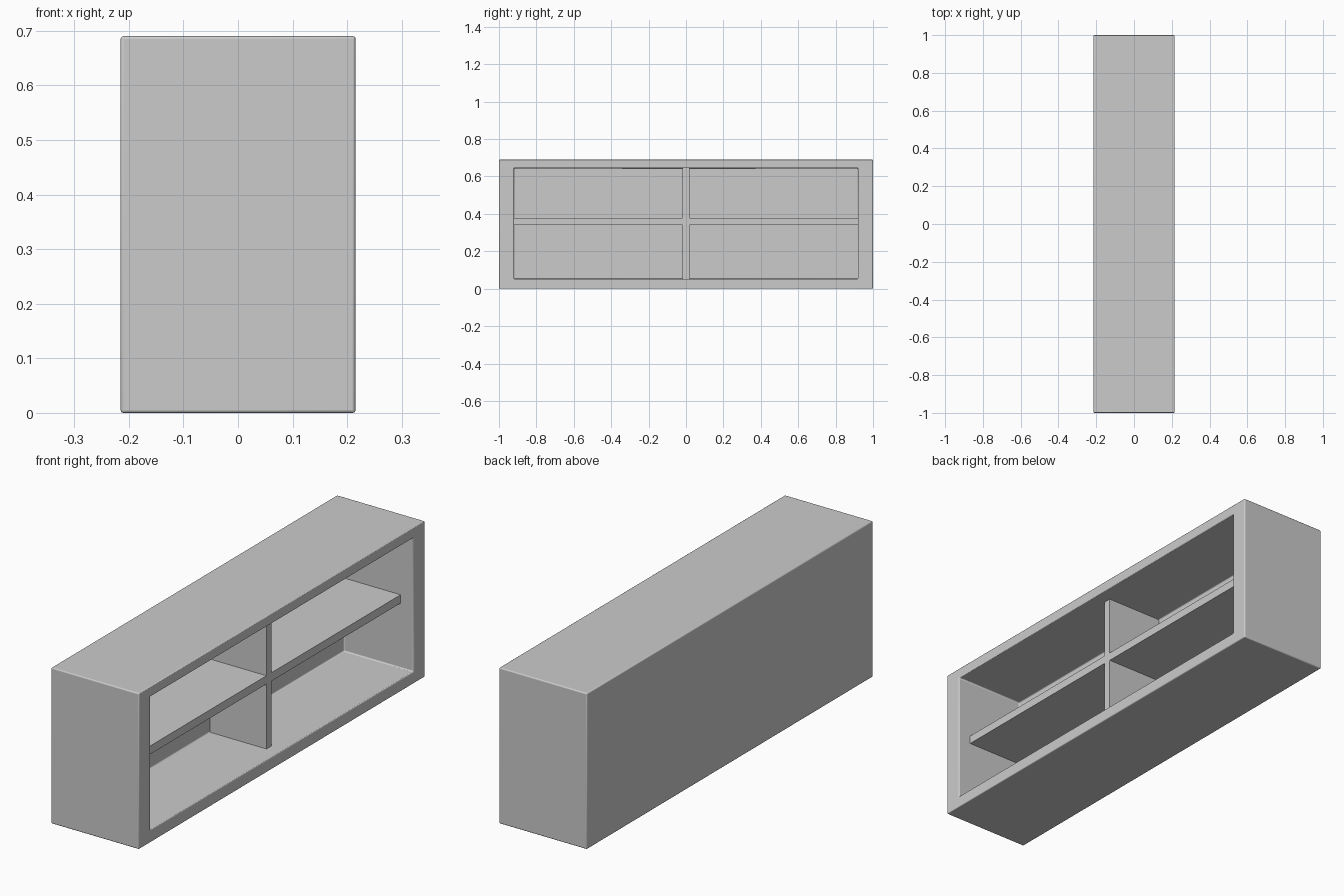
import bpy, bmesh
from mathutils import Vector

if "Cube" in bpy.data.objects:
    bpy.data.objects.remove(bpy.data.objects["Cube"])

HX, HY, H = 0.215, 1.0, 0.69          # outer half depth, half width, height
OY, Z0, Z1 = 0.92, 0.053, 0.645       # opening on the +x side
BACK, FRONT = -0.125, 0.152           # inner back wall, front of the partitions
T, S0, S1 = 0.018, 0.34, 0.377        # divider half thickness, shelf bottom and top


def box_bmesh(lo, hi):
    lo, hi = Vector(lo), Vector(hi)
    bm = bmesh.new()
    bmesh.ops.create_cube(bm, size=1)
    bmesh.ops.scale(bm, vec=hi - lo, verts=bm.verts)
    bmesh.ops.translate(bm, vec=(lo + hi) / 2, verts=bm.verts)
    return bm


def make_object(name, bm):
    bmesh.ops.recalc_face_normals(bm, faces=bm.faces)
    mesh = bpy.data.meshes.new(name)
    bm.to_mesh(mesh)
    bm.free()
    ob = bpy.data.objects.new(name, mesh)
    bpy.context.collection.objects.link(ob)
    return ob


# Cabinet shell: inset the open side, then push it back to form the cavity
bm = box_bmesh((-HX, -HY, 0), (HX, HY, H))
bm.normal_update()
side = max(bm.faces, key=lambda f: f.normal.x)
bmesh.ops.inset_individual(bm, faces=[side], thickness=0.05)
for v in side.verts:
    v.co.y = OY if v.co.y > 0 else -OY
    v.co.z = Z1 if v.co.z > H / 2 else Z0
ext = bmesh.ops.extrude_discrete_faces(bm, faces=[side])
for v in ext["faces"][0].verts:
    v.co.x = BACK
shell = make_object("cabinet_shell", bm)

# Small rounded edges
bev = shell.modifiers.new("rounded_edges", "BEVEL")
bev.width = 0.005
bev.segments = 3
bev.limit_method = "ANGLE"
bpy.context.view_layer.objects.active = shell
shell.select_set(True)
bpy.ops.object.shade_smooth_by_angle()

# Shelf and the dividers above and below it
make_object("shelf", box_bmesh((BACK - 0.005, -OY - 0.005, S0), (FRONT, OY + 0.005, S1)))
make_object("upper_divider", box_bmesh((BACK - 0.005, -T, S1), (FRONT, T, Z1 + 0.005)))
make_object("lower_divider", box_bmesh((BACK - 0.005, -T, Z0 - 0.005), (FRONT, T, S0)))
